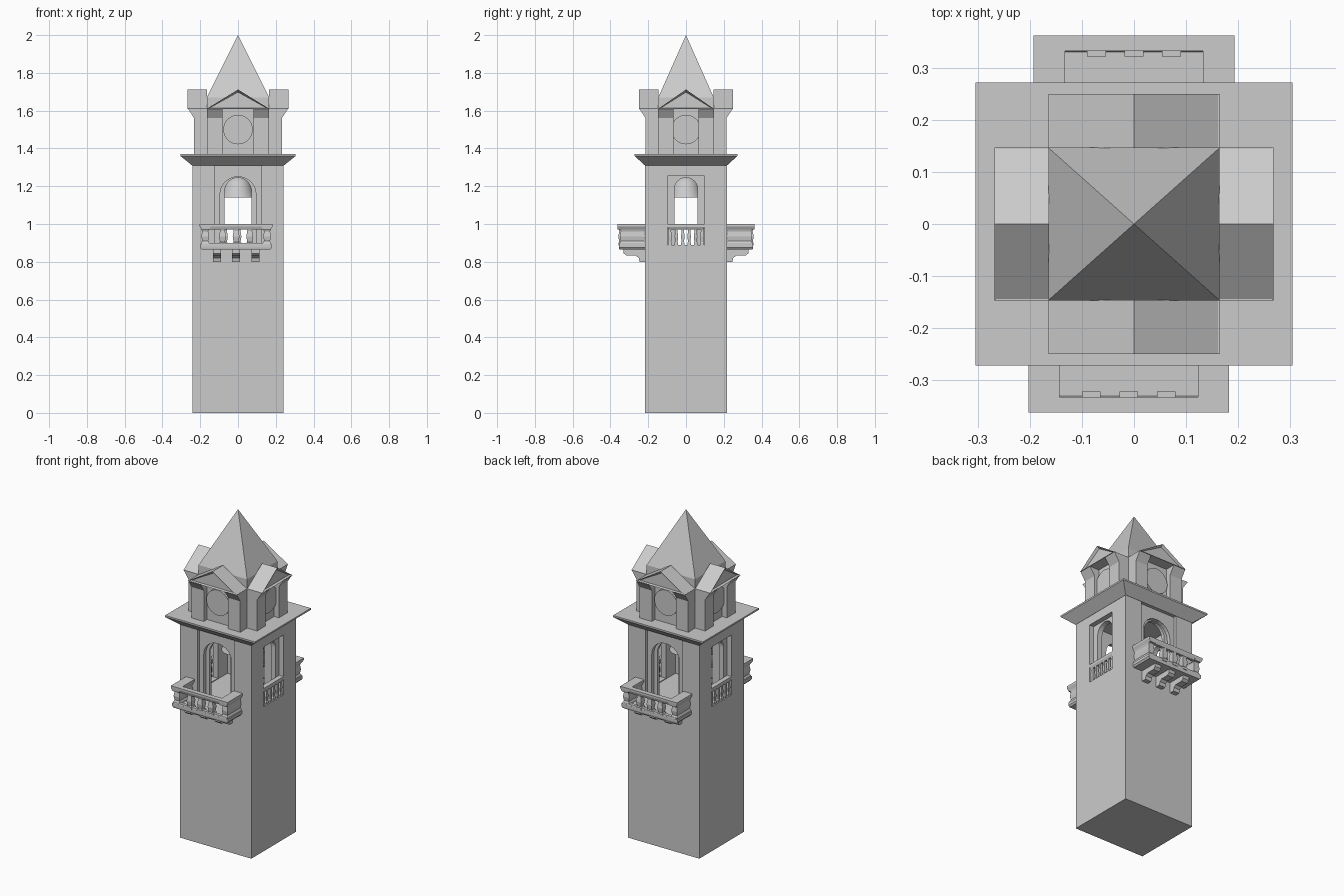
import bpy, bmesh, math
from mathutils import Matrix

if "Cube" in bpy.data.objects:
    bpy.data.objects.remove(bpy.data.objects["Cube"])


def finish(name, bm, k=0, dx=0.0):
    """Turn a bmesh into an object; k = quarter turns from the front side."""
    bmesh.ops.translate(bm, verts=bm.verts, vec=(dx, 0, 0))
    bmesh.ops.transform(bm, matrix=Matrix.Rotation(k * math.pi / 2, 4, 'Z'), verts=bm.verts)
    bmesh.ops.recalc_face_normals(bm, faces=bm.faces)
    me = bpy.data.meshes.new(name)
    bm.to_mesh(me)
    bm.free()
    ob = bpy.data.objects.new(name, me)
    bpy.context.collection.objects.link(ob)
    return ob


def loft(name, sections, cx=0.0, cy=0.0, k=0, dx=0.0):
    """Stack of rectangles (z, half x, half y)."""
    bm = bmesh.new()
    rings = [[bm.verts.new((cx + sx * hx, cy + sy * hy, z))
              for sx, sy in ((-1, -1), (1, -1), (1, 1), (-1, 1))] for z, hx, hy in sections]
    for a, b in zip(rings, rings[1:]):
        for i in range(4):
            bm.faces.new((a[i], a[(i + 1) % 4], b[(i + 1) % 4], b[i]))
    bm.faces.new(rings[0])
    bm.faces.new(rings[-1])
    bmesh.ops.remove_doubles(bm, verts=bm.verts, dist=1e-5)
    return finish(name, bm, k, dx)


def prism(name, pts, axis, a, b, k=0, dx=0.0, inset=0.0):
    """Polygon in xz (axis y) or yz (axis x), extruded from a to b."""
    bm = bmesh.new()
    at = (lambda p, t: (p[0], t, p[1])) if axis == 'y' else (lambda p, t: (t, p[0], p[1]))
    va = [bm.verts.new(at(p, a)) for p in pts]
    vb = [bm.verts.new(at(p, b)) for p in pts]
    face = bm.faces.new(va)
    bm.faces.new(vb)
    n = len(pts)
    for i in range(n):
        bm.faces.new((va[i], va[(i + 1) % n], vb[(i + 1) % n], vb[i]))
    bmesh.ops.recalc_face_normals(bm, faces=bm.faces)
    if inset:
        bmesh.ops.inset_individual(bm, faces=[face], thickness=inset, depth=0)
        bmesh.ops.translate(bm, verts=face.verts, vec=(0, 0.015, 0))
    return finish(name, bm, k, dx)


def arch(w, z0, spring, top, n=12):
    """Arched outline with half width w."""
    return [(-w, z0), (w, z0)] + [(w * math.cos(math.pi * i / n),
                                  spring + (top - spring) * math.sin(math.pi * i / n))
                                 for i in range(n + 1)]


def rect(w, z0, z1):
    return [(-w, z0), (w, z0), (w, z1), (-w, z1)]


def cut(target, cutter):
    cutter.hide_render = True
    m = target.modifiers.new("cut", 'BOOLEAN')
    m.operation, m.solver, m.object = 'DIFFERENCE', 'EXACT', cutter
    bpy.context.view_layer.objects.active = target
    bpy.ops.object.modifier_apply(modifier=m.name)
    bpy.data.objects.remove(cutter)


# Shaft with hollow belfry and openings
shaft = loft("tower_shaft", [(0, .242, .216), (1.32, .242, .216)])
cut(shaft, loft("room_cutter", [(.885, .18, .155), (1.295, .18, .155)]))
for k in (0, 2):
    cut(shaft, prism("recess_cutter", rect(.125, .888, 1.4), 'y', -.3, -.197, k))
    cut(shaft, prism("arch_cutter", arch(.095, .889, 1.16, 1.25), 'y', -.3, -.175, k))
    cut(shaft, prism("door_cutter", arch(.072, .89, 1.17, 1.245), 'y', -.3, -.14, k))
for k in (1, 3):
    cut(shaft, prism("recess_cutter", rect(.097, .888, 1.255), 'y', -.3, -.212, k))
    cut(shaft, prism("arch_cutter", arch(.062, .89, 1.185, 1.245), 'y', -.3, -.16, k))

# Flared cornice
loft("cornice", [(1.31, .243, .217), (1.36, .305, .272), (1.37, .305, .272)])

# Bell
bm = bmesh.new()
prof = [(0, 1.15), (.07, 1.15), (.092, 1.14), (.077, 1.175), (.064, 1.215),
        (.045, 1.24), (.015, 1.25), (.015, 1.3)]
vs = [bm.verts.new((r, 0, z)) for r, z in prof]
es = [bm.edges.new(p) for p in zip(vs, vs[1:])]
bmesh.ops.spin(bm, geom=vs + es, cent=(0, 0, 0), axis=(0, 0, 1), angle=2 * math.pi, steps=24)
bmesh.ops.remove_doubles(bm, verts=bm.verts, dist=1e-5)
bell = finish("bell", bm)
bpy.ops.object.select_all(action='DESELECT')
bell.select_set(True)
bpy.context.view_layer.objects.active = bell
bpy.ops.object.shade_smooth_by_angle(angle=math.radians(40))


def baluster(x, y, w, k, dx=0.0):
    loft("baluster", [(.885, w, w), (.9, w, w), (.905, w * .75, w * .75), (.935, w, w),
                      (.965, w * .7, w * .7), (.978, w, w)], x, y, k, dx)


# Balconies, front and back
for k, dx in ((0, -.01), (2, 0)):
    def slab(name, z0, z1, grow):
        loft(name, [(z0, .182, .07), (z0 + grow, .19, .072), (z1, .19, .072)], 0, -.283, k, dx)
    slab("balcony_floor", .865, .892, .01)
    loft("front_rail", [(.97, .178, .008), (.988, .193, .015), (1.0, .193, .015)], 0, -.348, k, dx)
    loft("front_kerb", [(.89, .182, .012), (.9, .178, .01)], 0, -.343, k, dx)
    for s in (-1, 1):
        loft("side_rail", [(.97, .02, .072), (.988, .03, .0735), (1.0, .03, .0735)],
             s * .163, -.2895, k, dx)
        loft("side_parapet", [(.888, .021, .068), (.9, .021, .068), (.91, .016, .062),
                              (.935, .02, .066), (.96, .016, .062), (.975, .021, .068)],
             s * .164, -.283, k, dx)
    for x in (-.072, 0, .072):
        baluster(x, -.34, .018, k, dx)
    # stepped brackets
    for x in (-.102, 0, .102):
        prism("bracket", [(-.21, .87), (-.33, .87), (-.33, .845), (-.315, .832), (-.265, .832),
                          (-.25, .82), (-.245, .8), (-.21, .8)],
              'x', x - .021, x + .021, k, dx)

# Side window balustrades
for k in (1, 3):
    loft("window_rail", [(.972, .095, .008), (.985, .097, .015), (1.0, .097, .015)], 0, -.227, k)
    for i in range(6):
        baluster(-.085 + i * .034, -.227, .009, k)

# Clock stage core and spire
loft("spire", [(1.36, .165, .147), (1.67, .165, .147), (2.0, 0, 0)])

# Four gabled clock bays
for k in range(4):
    hw, v0 = ((.165, .147), (.147, .165))[k % 2]
    v1, v2 = v0 + .067, v0 + .103
    prism("clock_panel", rect(hw - .01, 1.36, 1.615), 'y', -v0 - .035, -v0 + .02, k)
    for s in (-1, 1):
        prism("pilaster", [(-v0 + .01, 1.36), (-v1, 1.36), (-v1, 1.56), (-v2 + .002, 1.612),
                           (-v0 + .01, 1.612)], 'x', s * (hw - .082), s * hw, k)
    prism("gable", [(-hw, 1.61), (hw, 1.61), (0, 1.712)], 'y', -v2, -v0 + .001, k, inset=.014)
    bm = bmesh.new()
    bmesh.ops.create_cone(bm, cap_ends=True, segments=32, radius1=.078, radius2=.078, depth=.03,
                          matrix=Matrix.Translation((0, -v0 - .034, 1.5)) @ Matrix.Rotation(math.pi / 2, 4, 'X'))
    finish("clock_face", bm, k)
